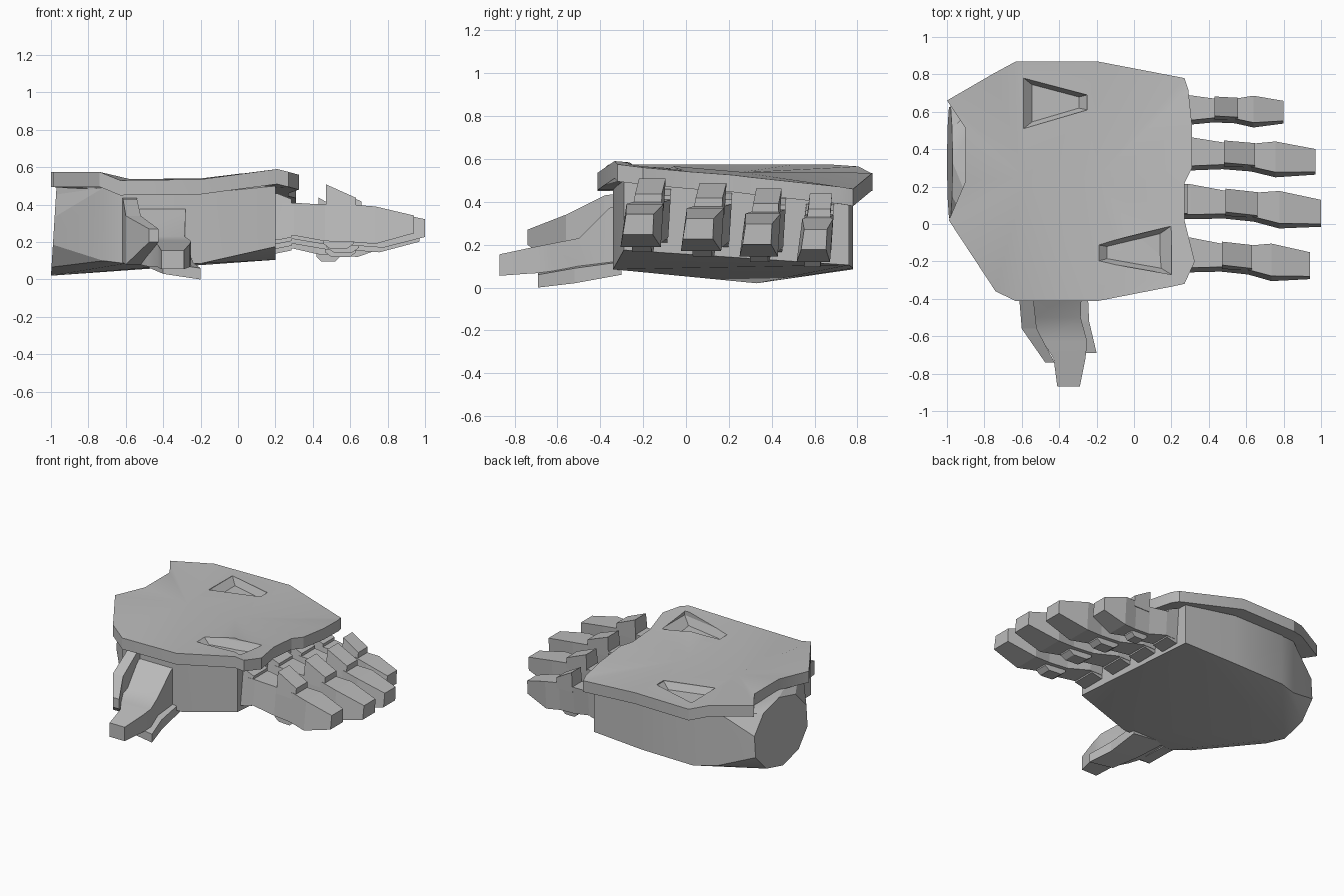
import bpy, bmesh, math
from mathutils import Vector

if "Cube" in bpy.data.objects:
    bpy.data.objects.remove(bpy.data.objects["Cube"], do_unlink=True)

grey = bpy.data.materials.new("plain_grey")
grey.use_nodes = True
grey.diffuse_color = (0.5, 0.5, 0.5, 1)
grey.node_tree.nodes["Principled BSDF"].inputs["Base Color"].default_value = (0.5, 0.5, 0.5, 1)


def finish(bm, name):
    bmesh.ops.recalc_face_normals(bm, faces=bm.faces)
    mesh = bpy.data.meshes.new(name)
    bm.to_mesh(mesh)
    bm.free()
    mesh.materials.append(grey)
    obj = bpy.data.objects.new(name, mesh)
    bpy.context.collection.objects.link(obj)
    return obj


def smooth(obj, degrees):
    bpy.ops.object.select_all(action='DESELECT')
    obj.select_set(True)
    bpy.context.view_layer.objects.active = obj
    bpy.ops.object.shade_smooth_by_angle(angle=math.radians(degrees))


def loft(name, sections):
    """Skin a row of equal-sized closed sections and cap both ends."""
    bm = bmesh.new()
    rings = [[bm.verts.new(p) for p in s] for s in sections]
    for a, b in zip(rings, rings[1:]):
        n = len(a)
        for i in range(n):
            j = (i + 1) % n
            bm.faces.new((a[i], a[j], b[j], b[i]))
    bm.faces.new(rings[0])
    bm.faces.new(rings[-1])
    return finish(bm, name)


def section_x(x, y, half, lo, hi, taper=0.92, shift=0.0):
    """Four-cornered section across x, rolled slightly so its top leans to +y."""
    t = half * taper
    lean = 0.05 * (hi - lo)
    y += shift
    return [(x, y - half - lean, lo), (x, y + half - lean, lo),
            (x, y + t + lean, hi), (x, y - t + lean, hi)]


def section_y(y, x0, x1, z0, z1, tilt=0.0):
    """Four-cornered section across y; tilt raises it towards x0."""
    return [(x0, y, z0 + tilt), (x1, y, z0), (x1, y, z1), (x0, y, z1 + tilt)]


# Armour plate over the back of the hand
outline = [(0.27, -0.32, 0.575), (0.325, -0.2, 0.56), (0.27, 0.02, 0.54), (0.27, 0.22, 0.525),
           (0.31, 0.3, 0.515), (0.31, 0.53, 0.49), (0.29, 0.72, 0.47), (0.27, 0.78, 0.46),
           (-0.2, 0.87, 0.535), (-0.63, 0.87, 0.53), (-0.75, 0.805, 0.565), (-1, 0.66, 0.575),
           (-0.9, 0.51, 0.575), (-0.9, 0.23, 0.575), (-0.99, 0.02, 0.575), (-0.74, -0.36, 0.575),
           (-0.63, -0.413, 0.53), (-0.2, -0.413, 0.535), (0.21, -0.333, 0.59)]
thick = Vector((0, 0, 0.08))
bm = bmesh.new()
top = [bm.verts.new(p) for p in outline]
low = [bm.verts.new(Vector(p) - thick) for p in outline]
ridge = [Vector((-0.58, 0.25, 0.537)), Vector((-0.2, 0.25, 0.54))]
top_ridge = [bm.verts.new(p) for p in ridge]
low_ridge = [bm.verts.new(p - thick) for p in ridge]
for i in range(len(top)):
    j = (i + 1) % len(top)
    a, b = (int(outline[k][0] > -0.4) for k in (i, j))
    for rim, mid in ((top, top_ridge), (low, low_ridge)):
        bm.faces.new(list(dict.fromkeys((rim[i], rim[j], mid[b], mid[a]))))
    bm.faces.new((low[i], low[j], top[j], top[i]))
bmesh.ops.triangulate(bm, faces=[f for f in bm.faces if len(f.verts) == 4])
plate = finish(bm, "hand_plate")


# Two sunken vents in the plate
def cut_vent(points, floor, surface, shrink):
    mid = sum((Vector(p) for p in points), Vector((0, 0))) / len(points)
    rings = []
    for z, s in ((floor, shrink), (surface, 1), (surface + 0.1, 1)):
        rings.append([(*(mid + (Vector(p) - mid) * s), z) for p in points])
    cutter = loft("vent_cutter", rings)
    cutter.hide_render = True
    mod = plate.modifiers.new("vent", 'BOOLEAN')
    mod.operation, mod.object, mod.solver = 'DIFFERENCE', cutter, 'EXACT'
    bpy.context.view_layer.objects.active = plate
    bpy.ops.object.modifier_apply(modifier=mod.name)
    bpy.data.objects.remove(cutter, do_unlink=True)


cut_vent([(-0.59, 0.51), (-0.25, 0.61), (-0.25, 0.69), (-0.59, 0.78)], 0.485, 0.53, 0.74)
cut_vent([(-0.2, -0.2), (0.2, -0.27), (0.2, -0.01), (-0.2, -0.11)], 0.495, 0.55, 0.7)
smooth(plate, 25)

# Palm body tapering to a rounded wrist
bm = bmesh.new()
palm = [(0.2, -0.29, 0.5, 0.175), (0.2, 0.76, 0.39, 0.105), (-0.2, 0.78, 0.45, 0.09),
        (-0.6, 0.78, 0.45, 0.085), (-0.2, -0.34, 0.46, 0.085), (-0.6, -0.34, 0.455, 0.085),
        (-0.72, -0.28, 0.49, 0.1), (-0.75, 0.72, 0.485, 0.1)]
for x, y, hi, lo in palm:
    bm.verts.new((x, y, hi))
    bm.verts.new((x, y, lo))
for i in range(10):
    a = math.tau * i / 10 - math.pi / 2
    s = math.sin(a)
    bm.verts.new((-0.985 + 0.015 * s, 0.33 + 0.31 * math.cos(a), 0.26 + 0.24 * s))
bmesh.ops.convex_hull(bm, input=bm.verts)
bmesh.ops.dissolve_limit(bm, angle_limit=0.03, verts=bm.verts, edges=bm.edges)
smooth(finish(bm, "palm"), 25)

# Fingers: centre y at base, y drift, length, drop, width scale
fingers = {"index": (-0.16, -0.06, 0.66, 0.0, 1.0), "middle": (0.125, -0.065, 0.72, 0.02, 1.0),
           "ring": (0.38, -0.045, 0.69, 0.045, 0.95), "little": (0.613, -0.013, 0.52, 0.07, 0.83)}
# Fraction along the finger, half width, bottom, top
stations = [(-0.12, 0.086, 0.235, 0.41), (0.03, 0.088, 0.235, 0.41), (0.28, 0.068, 0.205, 0.4),
            (0.5, 0.07, 0.2, 0.4), (0.69, 0.094, 0.19, 0.39), (1, 0.07, 0.247, 0.342)]
for name, (y, drift, length, drop, w) in fingers.items():
    def at(f):
        return 0.28 + f * length, y + drift * max(f, 0)

    loft(name + "_finger", [section_x(*at(f), h * w, lo - drop, hi - drop)
                            for f, h, lo, hi in stations])
    # Raised wedge above and small pad below the middle joint
    loft(name + "_knuckle_wedge", [
        section_x(*at(f), 0.068 * w, 0.36 - drop, hi - drop, shift=0.013)
        for f, hi in ((0.29, 0.508), (0.53, 0.437))])
    loft(name + "_joint_pad", [
        section_x(*at(f), 0.045 * w, lo - drop, 0.23 - drop, 1, -0.015)
        for f, lo in ((0.27, 0.19), (0.32, 0.165), (0.46, 0.165), (0.51, 0.19))])
    # Socket joining the finger to the palm
    loft(name + "_socket", [section_x(x, y, 0.085 * w, lo - drop, hi - drop)
                            for x, lo, hi in ((0.1, 0.21, 0.46), (0.21, 0.21, 0.46),
                                              (0.285, 0.225, 0.43))])

# Thumb with its back guard and inner pad
smooth(loft("thumb", [
    section_y(-0.28, -0.58, -0.28, 0.11, 0.4), section_y(-0.36, -0.57, -0.28, 0.1, 0.37),
    section_y(-0.5, -0.55, -0.285, 0.085, 0.23), section_y(-0.63, -0.485, -0.25, 0.07, 0.205),
    section_y(-0.72, -0.43, -0.26, 0.066, 0.187), section_y(-0.87, -0.41, -0.29, 0.055, 0.155)]), 40)
loft("thumb_guard", [section_y(-0.3, -0.62, -0.54, 0.09, 0.44),
                     section_y(-0.38, -0.615, -0.54, 0.09, 0.43),
                     section_y(-0.56, -0.6, -0.52, 0.08, 0.34),
                     section_y(-0.74, -0.475, -0.425, 0.2, 0.27)])
loft("thumb_pad", [section_y(-0.3, -0.52, -0.25, 0.06, 0.12, 0.03),
                   section_y(-0.52, -0.47, -0.24, 0.02, 0.09, 0.04),
                   section_y(-0.69, -0.4, -0.2, 0.0, 0.06, 0.03)])
